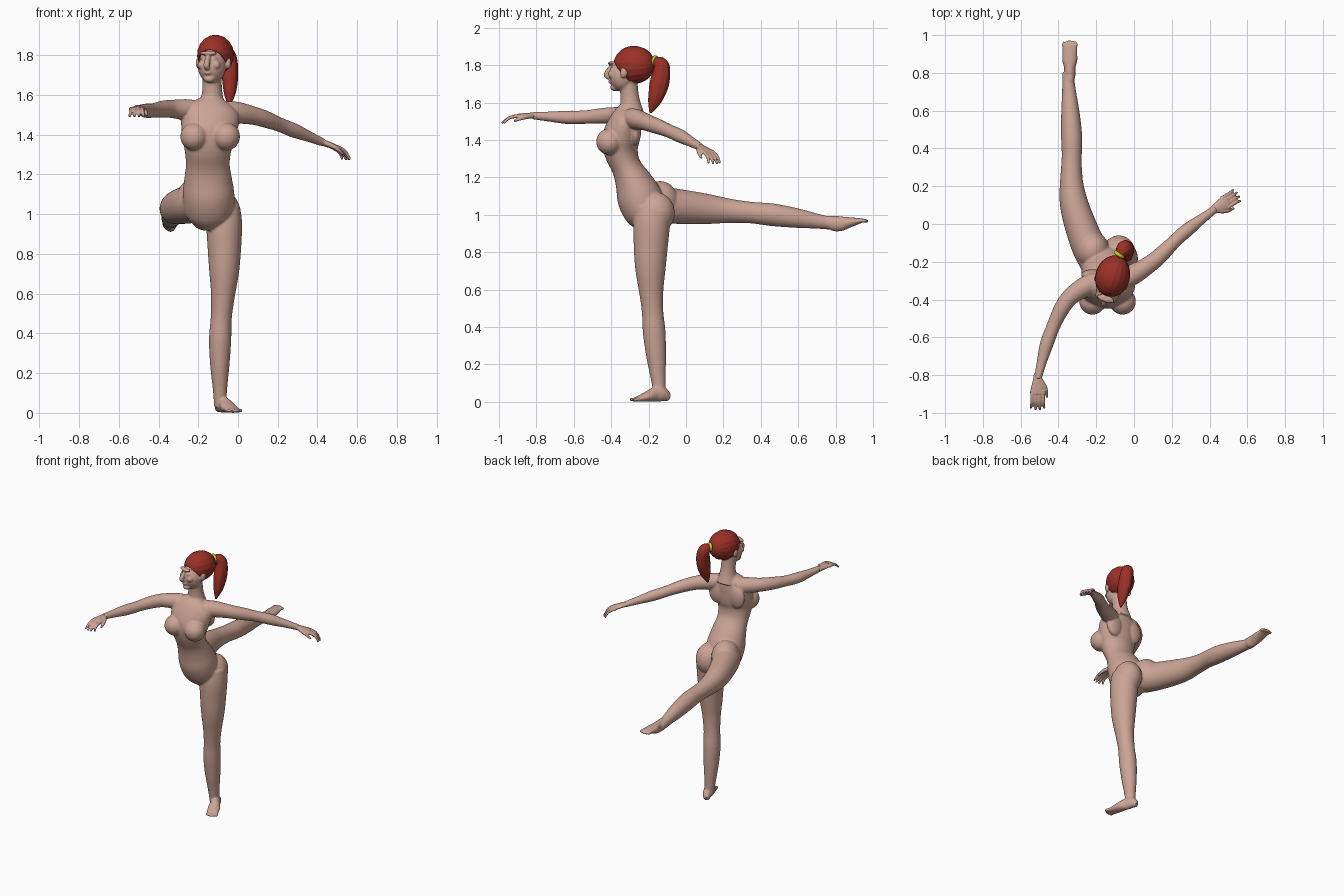
import bpy, bmesh, math
from mathutils import Vector, Matrix

if "Cube" in bpy.data.objects:
    bpy.data.objects.remove(bpy.data.objects["Cube"])

ACROSS, BACK, UP = Matrix.Identity(3)
WORLD = Matrix.Identity(4)


def material(name, colour):
    made = bpy.data.materials.new(name)
    made.use_nodes = True
    made.diffuse_color = (*colour, 1)
    shader = made.node_tree.nodes["Principled BSDF"]
    shader.inputs["Base Color"].default_value = (*colour, 1)
    return made


skin = material("skin", (.6, .37, .3))
red = material("red hair", (.33, .03, .02))
yellow = material("yellow band", (.6, .58, .02))


def curve(values, t):
    """Smooth value at t along evenly spaced numbers or vectors."""
    last = len(values) - 1
    i = min(int(t * last), last - 1)
    u = t * last - i
    before, start = values[max(i - 1, 0)], values[i]
    end, after = values[i + 1], values[min(i + 2, last)]
    leave, arrive = (end - before) / 2, (after - start) / 2
    ease = u * u * (3 - 2 * u)
    return (start + (end - start) * ease
            + leave * (u * (1 - u) ** 2) - arrive * (u * u * (1 - u)))


def tube(bm, path, widths, depths=None, ref=UP, place=WORLD, flute=0):
    """Elliptical tube along a path; depth is measured along ref."""
    sides, steps = 32, 32
    points = [Vector(p) for p in path]
    depths = depths or widths
    centres = [curve(points, i / steps) for i in range(steps + 1)]
    rings = []
    for i, centre in enumerate(centres):
        tangent = (centres[min(i + 1, steps)] - centres[max(i - 1, 0)]).normalized()
        side = ref.cross(tangent).normalized()
        deep = tangent.cross(side)
        width, depth = curve(widths, i / steps), curve(depths, i / steps)
        ring = []
        for k in range(sides):
            angle = math.tau * k / sides
            swell = 1 + flute * math.cos(angle * sides / 4)
            offset = side * width * math.cos(angle) + deep * depth * math.sin(angle)
            ring.append(bm.verts.new(place @ (centre + offset * swell)))
        rings.append(ring)
    for low, high in zip(rings, rings[1:]):
        for k in range(sides):
            bm.faces.new((low[k - 1], low[k], high[k], high[k - 1]))
    bm.faces.new(rings[0])
    bm.faces.new(rings[-1])


def ball(bm, centre, radii, place=WORLD):
    matrix = place @ Matrix.Translation(centre) @ Matrix.Diagonal((*radii, 1))
    bmesh.ops.create_uvsphere(bm, u_segments=32, v_segments=20, radius=1, matrix=matrix)


def frame(origin, forward, up):
    """Local frame: x runs forward, z runs up."""
    x = Vector(forward).normalized()
    y = Vector(up).cross(x).normalized()
    turn = Matrix((x, y, x.cross(y))).transposed().to_4x4()
    return Matrix.Translation(origin) @ turn


def finish(name, bm, colour):
    bmesh.ops.recalc_face_normals(bm, faces=bm.faces)
    for face in bm.faces:
        face.smooth = True
    mesh = bpy.data.meshes.new(name)
    bm.to_mesh(mesh)
    bm.free()
    mesh.materials.append(colour)
    made = bpy.data.objects.new(name, mesh)
    bpy.context.collection.objects.link(made)
    return made


def fuse(made, voxel, rounds):
    """Merge overlapping forms into one skin and soften the joins."""
    remesh = made.modifiers.new("fuse", "REMESH")
    remesh.mode = "VOXEL"
    remesh.voxel_size = voxel
    remesh.use_smooth_shade = True
    soften = made.modifiers.new("soften", "SMOOTH")
    soften.factor = .5
    soften.iterations = rounds


# Torso and neck
body = bmesh.new()
tube(body, [(-.14, -.19, .94), (-.15, -.27, 1.15), (-.15, -.35, 1.36), (-.13, -.3, 1.58)],
     [.07, .12, .13, .12, .11, .12, .14, .14, .06],
     [.07, .11, .12, .1, .08, .09, .1, .08, .05], BACK)
tube(body, [(-.13, -.29, 1.53), (-.13, -.31, 1.72)], [.07, .05, .05], ref=BACK)

# Bust, shoulder blades and hips
for side in (-1, 1):
    ball(body, (-.14 + side * .08, -.41, 1.39), (.07, .07, .07))
    ball(body, (-.14 + side * .08, -.27, 1.45), (.06, .03, .08))
    ball(body, (-.15 - side * .07, -.15 + side * .01, 1.04 + side * .03), (.09, .1, .11))

# Legs share one outline from hip to ankle
leg_widths = [.08, .09, .084, .074, .06, .053, .056, .049, .036, .03]
leg_depths = [width * 1.08 for width in leg_widths]
standing = [(-.07, -.18, 1.04), (-.07, -.19, .7), (-.09, -.17, .37), (-.09, -.14, .03)]
raised = [(-.2, -.22, 1.06), (-.32, .12, 1.03), (-.33, .46, 1), (-.35, .8, .95)]
tube(body, standing, leg_widths, leg_depths, BACK)
tube(body, raised, leg_widths, leg_depths)

# Feet rest on a flat sole, so each centre sits one half-height above it
foot_heights = [.02, .04, .04, .03, .02, .01]
for place in (frame((-.1, -.09, 0), (.4, -.9, 0), UP),
              frame((-.34, .75, 1), (0, 1, -.1), -UP)):
    tube(body, [(.04 * i, 0, height) for i, height in enumerate(foot_heights)],
         [.02, .03, .03, .04, .04, .04], foot_heights, place=place)
    for toe in range(-2, 3):
        ball(body, (.21 - .005 * abs(toe), .016 * toe, .012), (.02, .01, .01), place)

# Arms share one outline from shoulder to wrist
arm_widths = [.05, .054, .046, .042, .036, .036, .026, .02]
left_arm = [(-.06, -.3, 1.52), (.1, -.2, 1.49), (.26, -.05, 1.43), (.43, .08, 1.36)]
right_arm = [(-.2, -.3, 1.52), (-.35, -.4, 1.53), (-.45, -.6, 1.52), (-.51, -.82, 1.53)]
for arm in (left_arm, right_arm):
    tube(body, arm, arm_widths)

# Head, turned slightly to its right
head = Matrix.Translation((-.12, -.3, 1.78)) @ Matrix.Rotation(-.3, 4, "Z")
skull, face, chin = (.08, .1, .1), (.07, .07, .08), (.03, .03, .02)
ball(body, (0, .02, .02), skull, head)
ball(body, (0, -.04, -.04), face, head)
ball(body, (0, -.08, -.1), chin, head)
brow, lips, cheek = (.05, .02, .01), (.02, .02, .01), (.02, .02, .02)
ball(body, (0, -.1, .03), brow, head)
ball(body, (0, -.1, -.07), lips, head)
tube(body, [(0, -.1, .02), (0, -.13, -.03), (0, -.11, -.05)], [.01, .016, .01], ref=BACK, place=head)
for side in (-1, 1):
    ball(body, (side * .04, -.09, -.03), cheek, head)
    ball(body, (side * .03, -.09, 0), (.014, .014, .01), head)
    ball(body, (side * .08, -.01, -.02), (.012, .02, .03), head)
fuse(finish("body", body, skin), .006, 5)


# Hands, palm down with curled fingers
def hand(name, arm, forward, thumb):
    place = frame(arm[-1], forward, UP)
    palm = bmesh.new()
    tube(palm, [(-.03, 0, 0), (.08, 0, 0)], [.02, .025, .035, .035], [.017, .015, .01], place=place)
    for finger in (-1.5, -.5, .5, 1.5):
        y = finger * .02
        reach = .17 - .01 * abs(finger)
        tube(palm, [(.06, y, 0), (.12, y, -.01), (reach, y * 1.2, -.04)],
             [.01, .009, .006], place=place)
    tube(palm, [(0, thumb * .01, 0), (.05, thumb * .04, -.01), (.1, thumb * .05, -.03)],
         [.014, .012, .006], place=place)
    fuse(finish(name, palm, skin), .0045, 2)


hand("left_hand", left_arm, (.8, .5, -.3), -1)
hand("right_hand", right_arm, (0, -1, 0), 1)

# Hair cap, combed back in shallow grooves and cut along the hairline
cap = bmesh.new()
bmesh.ops.create_uvsphere(cap, u_segments=72, v_segments=28, radius=1)
for v in cap.verts:
    strands = math.sin(18 * math.atan2(v.co.y, v.co.x))
    x, y, z = v.co * (1 + .012 * strands * (1 - v.co.z ** 2))
    v.co = (x * .09, .024 + z * .112, .022 + y * .1)
bmesh.ops.bisect_plane(cap, geom=cap.verts[:] + cap.edges[:] + cap.faces[:],
                       plane_co=(0, -.09, .055), plane_no=(0, 1.2, 1), clear_inner=True)
cap.transform(head)
shell = finish("hair_cap", cap, red).modifiers.new("thickness", "SOLIDIFY")
shell.thickness = .008

# Ponytail
tail = bmesh.new()
tube(tail, [(-.08, -.17, 1.82), (-.05, -.13, 1.79), (-.04, -.15, 1.67), (-.045, -.19, 1.545)],
     [.02, .036, .042, .04, .03, .005], [.02, .036, .044, .05, .036, .006], BACK, flute=.03)
finish("ponytail", tail, red)

# Hair band
bpy.ops.mesh.primitive_torus_add(major_radius=.022, minor_radius=.01, major_segments=32,
                                 minor_segments=12, location=(-.078, -.162, 1.82))
band = bpy.context.object
band.name = "hair_band"
band.rotation_euler = Vector((.5, .8, .1)).to_track_quat("Z", "Y").to_euler()
band.data.materials.append(yellow)
bpy.ops.object.shade_smooth()
